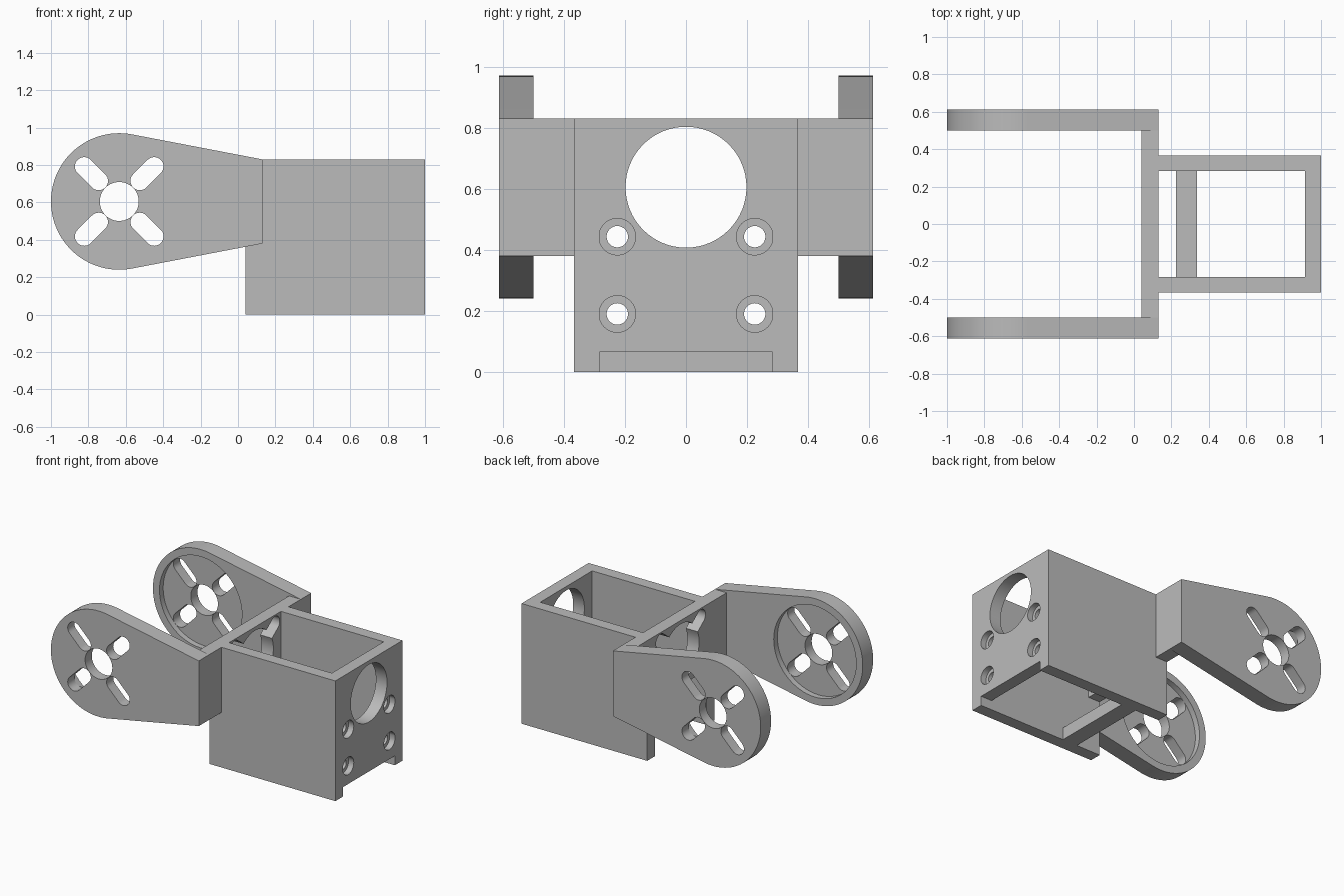
import bpy, bmesh, math
from mathutils import Vector

if "Cube" in bpy.data.objects:
    bpy.data.objects.remove(bpy.data.objects["Cube"])

grey = bpy.data.materials.new("matte_grey")
grey.diffuse_color = (0.5, 0.5, 0.5, 1)
grey.use_nodes = True
grey.node_tree.nodes["Principled BSDF"].inputs["Base Color"].default_value = grey.diffuse_color

CZ = 0.605           # height of the pivot and shaft axis
PX = -0.635          # pivot position along x


def prism(name, pts, axis, lo, hi):
    """Extrude a 2D outline: axis 'x' takes (y, z) points, axis 'y' takes (x, z)."""
    def place(p, d):
        return Vector((d, p[0], p[1])) if axis == 'x' else Vector((p[0], d, p[1]))
    bm = bmesh.new()
    face = bm.faces.new([bm.verts.new(place(p, lo)) for p in pts])
    res = bmesh.ops.extrude_face_region(bm, geom=[face])
    verts = [g for g in res['geom'] if isinstance(g, bmesh.types.BMVert)]
    bmesh.ops.translate(bm, verts=verts, vec=place((0, 0), hi - lo))
    bmesh.ops.recalc_face_normals(bm, faces=bm.faces)
    mesh = bpy.data.meshes.new(name)
    bm.to_mesh(mesh)
    bm.free()
    mesh.materials.append(grey)
    ob = bpy.data.objects.new(name, mesh)
    bpy.context.collection.objects.link(ob)
    return ob


def rect(a0, a1, b0, b1):
    return [(a0, b0), (a1, b0), (a1, b1), (a0, b1)]


def arc(cx, cz, r, start, end, n):
    return [(cx + r * math.cos(start + (end - start) * i / n),
             cz + r * math.sin(start + (end - start) * i / n)) for i in range(n + 1)]


def circle(cx, cz, r, n=64):
    return arc(cx, cz, r, 0, math.tau, n)[:-1]


def slot(cx, cz, p, q, r):
    """Rounded slot from offset p to offset q about a centre."""
    a = math.atan2(q[1] - p[1], q[0] - p[0])
    h = math.pi / 2
    return (arc(cx + q[0], cz + q[1], r, a - h, a + h, 16)
            + arc(cx + p[0], cz + p[1], r, a + h, a + 3 * h, 16))


def combine(target, others, op):
    """Apply a boolean with each of the other solids, then remove them."""
    for other in others:
        mod = target.modifiers.new("solid", 'BOOLEAN')
        mod.operation, mod.solver, mod.object = op, 'EXACT', other
        bpy.context.view_layer.update()
        dg = bpy.context.evaluated_depsgraph_get()
        mesh = bpy.data.meshes.new_from_object(target.evaluated_get(dg))
        target.modifiers.clear()
        target.data = mesh
        bpy.data.objects.remove(other)
    return target


signs = [(sx, sz) for sx in (-1, 1) for sz in (-1, 1)]

# Cross plate with shaft opening and four diagonal slots
plate = prism("cross_plate", rect(-0.55, 0.55, 0.38, 0.83), 'x', 0.04, 0.13)
cuts = [prism("cut", circle(0, CZ, 0.2), 'x', -0.1, 0.3)]
cuts += [prism("cut", slot(0, CZ, (0.1 * sx, 0.075 * sz), (0.22 * sx, 0.165 * sz), 0.05),
               'x', -0.1, 0.3) for sx, sz in signs]
combine(plate, cuts, 'DIFFERENCE')

# Motor end wall with shaft hole, counterbored screw holes and bottom notch
end_wall = prism("end_wall", rect(-0.325, 0.325, 0, 0.83), 'x', 0.915, 1.0)
cuts = [prism("cut", circle(0, CZ, 0.198), 'x', 0.8, 1.1),
        prism("cut", rect(-0.285, 0.285, -0.1, 0.065), 'x', 0.8, 1.1)]
for y in (-0.225, 0.225):
    for z in (0.19, 0.443):
        cuts.append(prism("cut", circle(y, z, 0.035, 32), 'x', 0.8, 1.1))
        cuts.append(prism("cut", circle(y, z, 0.06, 32), 'x', 0.96, 1.1))
combine(end_wall, cuts, 'DIFFERENCE')

# Side walls of the box and the low cross bar between them
parts = [end_wall]
for s in (-1, 1):
    lo, hi = sorted((s * 0.283, s * 0.366))
    parts.append(prism("side_wall", rect(0.04, 1.0, 0, 0.83), 'y', lo, hi))
parts.append(prism("cross_bar", rect(0.225, 0.338, 0, 0.085), 'y', -0.32, 0.32))

# Fork arms: tapered to a round end, recessed inside, with pivot hole and slots
t = math.atan2(0.225, 0.765) + math.acos(0.365 / math.hypot(0.765, 0.225))
outline = [(0.13, 0.38), (0.13, 0.83)] + arc(PX, CZ, 0.365, t, math.tau - t, 56)
for s in (-1, 1):
    lo, hi = sorted((s * 0.5, s * 0.613))
    arm = prism("fork_arm", outline, 'y', lo, hi)
    r0, r1 = sorted((s * 0.4, s * 0.54))
    cuts = [prism("cut", circle(PX, CZ, 0.315), 'y', r0, r1),
            prism("cut", circle(PX, CZ, 0.104, 48), 'y', lo - 0.1, hi + 0.1)]
    cuts += [prism("cut", slot(PX, CZ, (0.11 * sx, 0.11 * sz), (0.187 * sx, 0.187 * sz), 0.05),
                   'y', lo - 0.1, hi + 0.1) for sx, sz in signs]
    parts.append(combine(arm, cuts, 'DIFFERENCE'))

# Join everything into one solid bracket and clean up flat areas
bracket = combine(plate, parts, 'UNION')
bracket.name = "motor_bracket"
bm = bmesh.new()
bm.from_mesh(bracket.data)
bmesh.ops.remove_doubles(bm, verts=bm.verts, dist=0.0002)
bmesh.ops.dissolve_limit(bm, angle_limit=0.005, verts=bm.verts, edges=bm.edges)
bm.to_mesh(bracket.data)
bm.free()
bracket.data.materials.clear()
bracket.data.materials.append(grey)
for p in bracket.data.polygons:
    p.material_index = 0
bpy.context.view_layer.objects.active = bracket
bracket.select_set(True)
bpy.ops.object.shade_smooth_by_angle(angle=math.radians(30))
